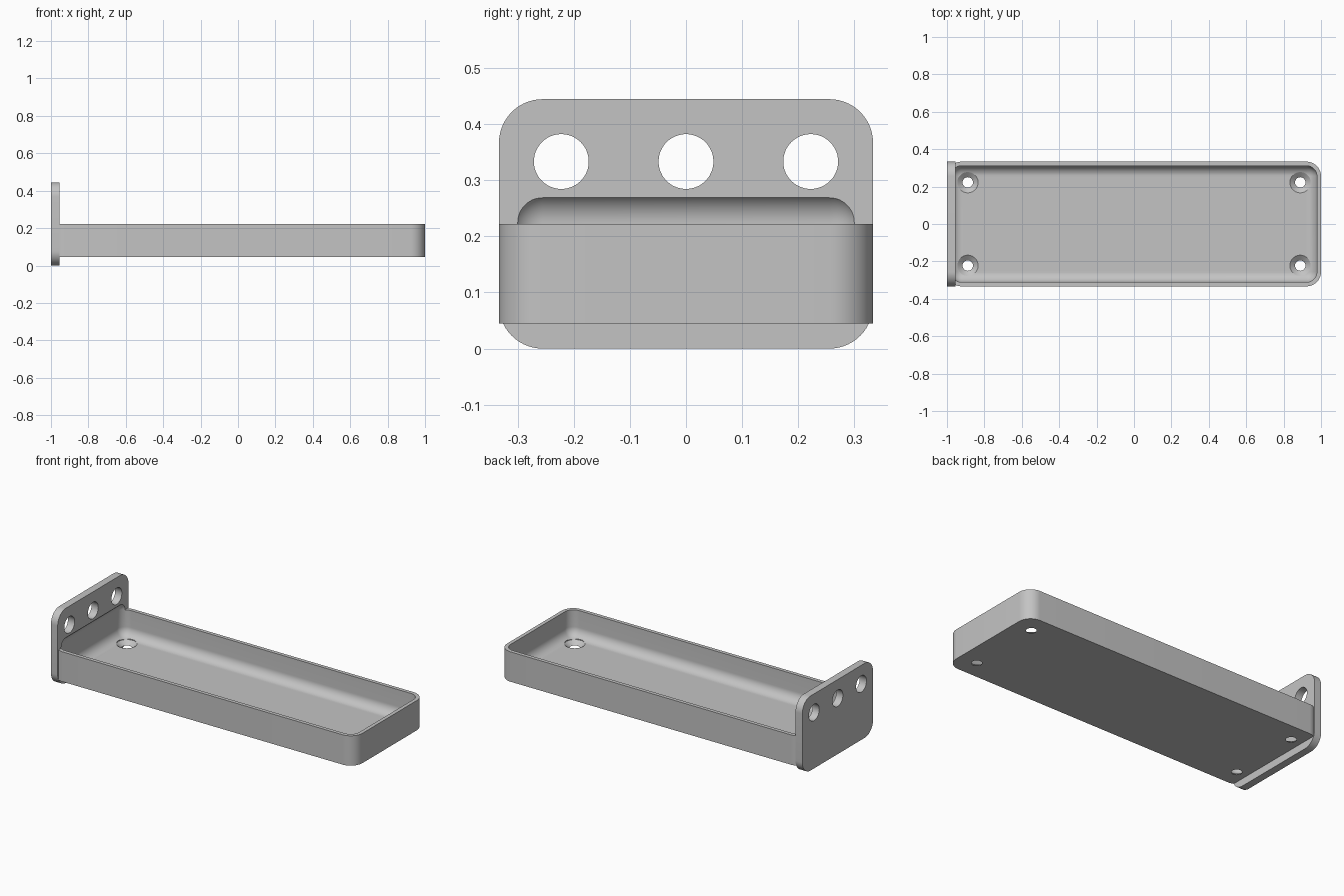
import bpy, bmesh, math
from mathutils import Matrix, Vector

if "Cube" in bpy.data.objects:
    bpy.data.objects.remove(bpy.data.objects["Cube"], do_unlink=True)

MM = 2 / 90  # design unit: the shelf is 90 units long

grey = bpy.data.materials.new("light_grey")
grey.use_nodes = True
colour = (0.55, 0.55, 0.55, 1)
grey.diffuse_color = colour
grey.node_tree.nodes["Principled BSDF"].inputs["Base Color"].default_value = colour


def finish(name, bm):
    bmesh.ops.recalc_face_normals(bm, faces=bm.faces)
    mesh = bpy.data.meshes.new(name)
    bm.to_mesh(mesh)
    bm.free()
    mesh.materials.append(grey)
    obj = bpy.data.objects.new(name, mesh)
    bpy.context.collection.objects.link(obj)
    return obj


def rounded_box(name, low, high, radius, axis=None):
    """Box with all edges rounded, or only those parallel to one axis."""
    low, high = Vector(low) * MM, Vector(high) * MM
    bm = bmesh.new()
    bmesh.ops.create_cube(bm, size=1)
    for v in bm.verts:
        v.co = (low + high) / 2 + v.co * (high - low)
    edges = [e for e in bm.edges if axis is None or
             abs((e.verts[0].co - e.verts[1].co).normalized()[axis]) > 0.9]
    bmesh.ops.bevel(bm, geom=edges, offset=radius * MM, segments=14,
                    profile=0.5, affect='EDGES')
    return finish(name, bm)


def turned(name, profile, place):
    """Solid of revolution from (radius, height) points."""
    bm = bmesh.new()
    verts = [bm.verts.new((r * MM, 0, h * MM)) for r, h in profile]
    edges = [bm.edges.new(pair) for pair in zip(verts, verts[1:])]
    bmesh.ops.spin(bm, geom=verts + edges, cent=(0, 0, 0), axis=(0, 0, 1),
                   angle=2 * math.pi, steps=48)
    bmesh.ops.remove_doubles(bm, verts=bm.verts, dist=1e-5)
    bm.transform(place)
    return finish(name, bm)


def combine(target, tool, operation):
    mod = target.modifiers.new(operation.lower(), 'BOOLEAN')
    mod.operation, mod.object, mod.solver = operation, tool, 'EXACT'
    bpy.context.view_layer.objects.active = target
    bpy.ops.object.modifier_apply(modifier=mod.name)
    bpy.data.objects.remove(tool, do_unlink=True)


# Tray body joined to the upright end plate
shelf = rounded_box("shelf_with_end_plate", (-45, -15, 2), (45, 15, 10), 3.5, axis=2)
plate = rounded_box("end_plate", (-45, -15, 0), (-43, 15, 20), 3.5, axis=0)
combine(shelf, plate, 'UNION')

# Hollow with rounded floor edges, biting slightly into the plate
hollow = rounded_box("hollow", (-44, -14, 3), (44, 14, 12.6), 2.5)
combine(shelf, hollow, 'DIFFERENCE')

# Countersunk screw holes in the floor
screw = [(0, 1), (1.25, 1), (1.25, 2), (2.5, 3), (2.5, 6), (0, 6)]
for x in (-40, 40):
    for y in (-10, 10):
        place = Matrix.Translation((x * MM, y * MM, 0))
        combine(shelf, turned("screw_hole", screw, place), 'DIFFERENCE')

# Round holes through the plate
bore = [(0, -2), (2.2, -2), (2.2, 2), (0, 2)]
for y in (-10, 0, 10):
    place = Matrix.Translation((-44 * MM, y * MM, 15 * MM)) @ Matrix.Rotation(math.pi / 2, 4, 'Y')
    combine(shelf, turned("plate_hole", bore, place), 'DIFFERENCE')

# Smooth the curves and keep the edges crisp
bpy.ops.object.select_all(action='DESELECT')
shelf.select_set(True)
bpy.context.view_layer.objects.active = shelf
bpy.ops.object.shade_smooth_by_angle(angle=math.radians(30))
